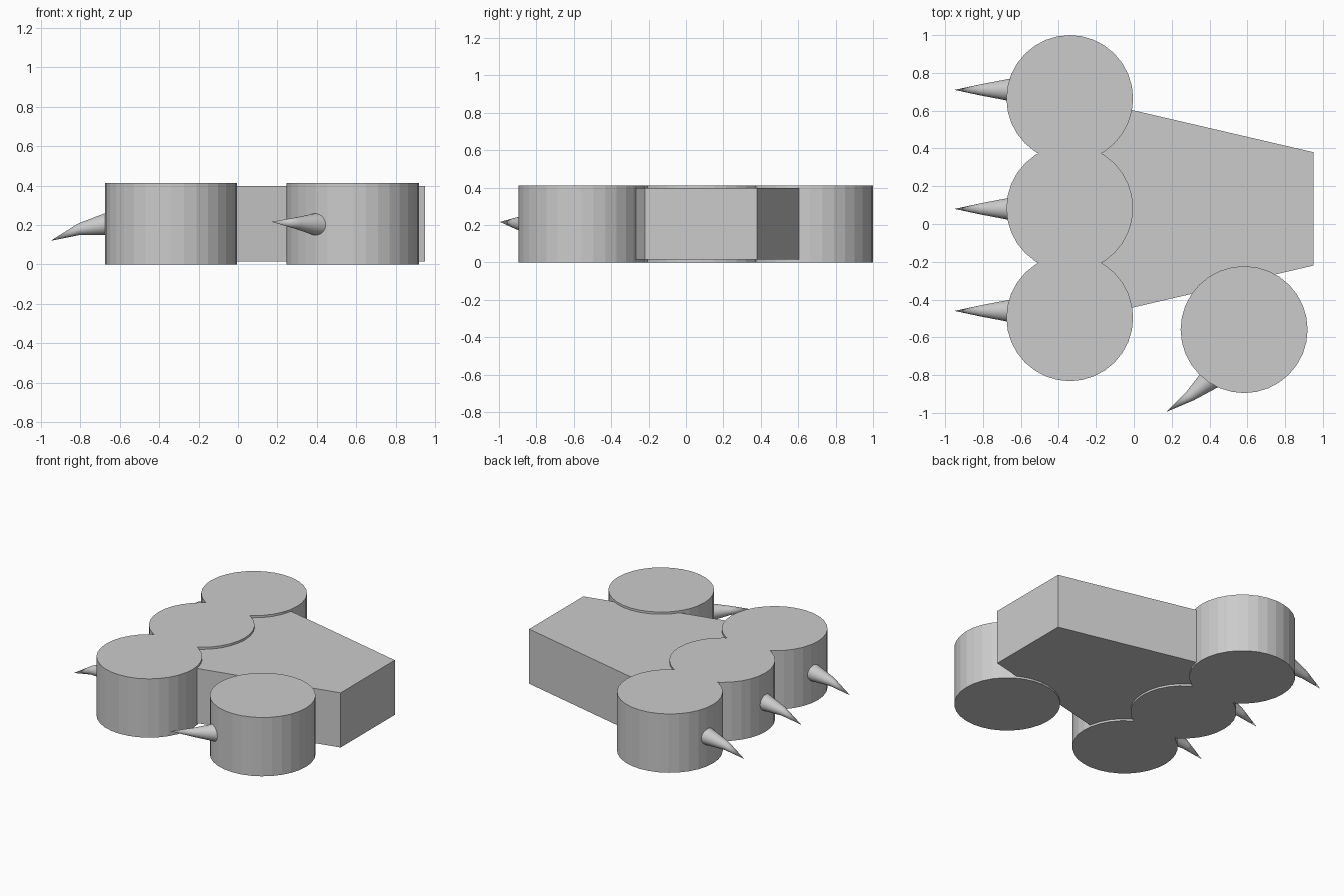
import bpy, bmesh, math
from mathutils import Vector

if "Cube" in bpy.data.objects:
    bpy.data.objects.remove(bpy.data.objects["Cube"])


def finish(bm, name):
    bmesh.ops.recalc_face_normals(bm, faces=bm.faces)
    me = bpy.data.meshes.new(name)
    bm.to_mesh(me)
    bm.free()
    ob = bpy.data.objects.new(name, me)
    bpy.context.collection.objects.link(ob)
    return ob


def pad(name, x, y, r=0.336, h=0.412):
    bpy.ops.mesh.primitive_cylinder_add(vertices=32, radius=r, depth=h, location=(x, y, h / 2))
    bpy.context.object.name = name


def claw(name, base, mid, tip, r0=0.056, r1=0.03, n=32):
    """Bent cone: base ring sunk into the pad, mid ring, then a point."""
    base, mid, tip = Vector(base), Vector(mid), Vector(tip)
    d0 = Vector((mid.x - base.x, mid.y - base.y, 0)).normalized()
    slope = (mid - base).normalized()
    bm = bmesh.new()
    side = Vector((-d0.y, d0.x, 0))

    def ring(c, r, axis):
        up = axis.cross(side).normalized()
        return [bm.verts.new(c + r * (math.cos(a) * side + math.sin(a) * up))
                for a in (2 * math.pi * i / n for i in range(n))]

    a = ring(base - slope * 0.05, r0 + 0.01, d0)
    b = ring(mid, r1, d0)
    t = bm.verts.new(tip)
    bm.faces.new(a)
    for i in range(n):
        j = (i + 1) % n
        bm.faces.new((a[i], a[j], b[j], b[i]))
        bm.faces.new((b[i], b[j], t))
    ob = finish(bm, name)
    bpy.ops.object.select_all(action='DESELECT')
    bpy.context.view_layer.objects.active = ob
    ob.select_set(True)
    bpy.ops.object.shade_smooth_by_angle(angle=math.radians(40))


# tapered palm block
bm = bmesh.new()
outline = [(-0.34, -0.52), (0.95, -0.22), (0.95, 0.38), (-0.34, 0.68)]
face = bm.faces.new([bm.verts.new((x, y, 0.014)) for x, y in outline])
top = bmesh.ops.extrude_face_region(bm, geom=[face], use_keep_orig=True)["geom"]
bmesh.ops.translate(bm, vec=(0, 0, 0.383), verts=[v for v in top if isinstance(v, bmesh.types.BMVert)])
finish(bm, "palm")

# three front toes with drooping claws
for i, (py, cy) in enumerate([(0.664, 0.71), (0.084, 0.08), (-0.496, -0.46)]):
    pad(f"toe_pad_{i + 1}", -0.34, py)
    claw(f"toe_claw_{i + 1}", (-0.67, cy, 0.205), (-0.81, cy, 0.178), (-0.95, cy, 0.12))

# side toe with its own claw
pad("thumb_pad", 0.583, -0.559)
claw("thumb_claw", (0.39, -0.832, 0.203), (0.298, -0.91, 0.209), (0.17, -0.995, 0.216))
